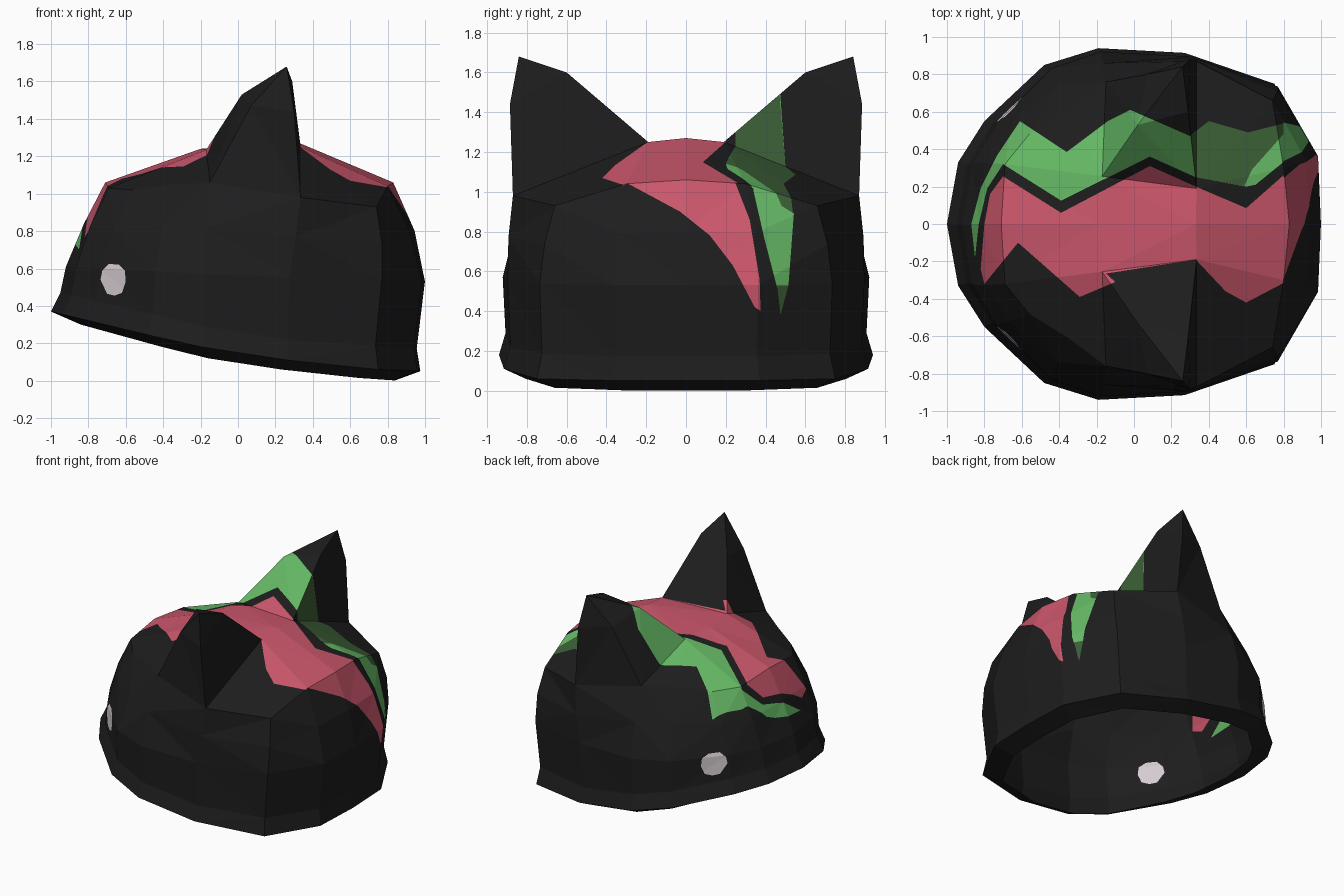
import bpy, bmesh
from mathutils import Vector

if "Cube" in bpy.data.objects:
    bpy.data.objects.remove(bpy.data.objects["Cube"])

# ---- materials
def mat(name, c):
    m = bpy.data.materials.new(name)
    m.diffuse_color = (*c, 1)
    m.use_nodes = True
    m.node_tree.nodes["Principled BSDF"].inputs["Base Color"].default_value = m.diffuse_color
    return m

MATS = [mat("black_knit", (.0125, .0125, .0125)), mat("red_stripe", (.60, .095, .15)),
        mat("green_stripe", (.13, .48, .13)), mat("pale_button", (.66, .60, .63)),
        mat("dark_green_stripe", (.045, .115, .037))]
BLACK, RED, GREEN, PALE, DARK = range(5)

# ---- hat shell, half plan outline from front (-x) to back (+x)
PLAN = [(-1, 0), (-.94, .33), (-.8, .55), (-.48, .85), (-.19, .94), (.27, .915), (.75, .75), (.96, .37), (.975, 0)]

def lerp(pts, x):
    for (a, za), (b, zb) in zip(pts, pts[1:]):
        if x <= b:
            return za + (zb - za) * max(0, x - a) / (b - a)
    return pts[-1][1]

def ring(sx_front, sx_back, sy, zs):
    out = []
    for x, y in PLAN:
        px = x * (sx_front if x < 0 else sx_back)
        out.append(Vector((px, y * sy, lerp(zs, x))))
    return out

inner = ring(.84, .86, .88, [(-1, .30), (-.48, .18), (-.19, .12), (.27, .06), (.75, .015), (1, 0)])
brim = ring(1, 1, 1, [(-1, .37), (-.48, .245), (-.19, .18), (.27, .11), (.75, .06), (1, .05)])
above = ring(.95, .98, .965, [(-1, .47), (-.19, .29), (.27, .22), (1, .17)])
middle = ring(.92, 1.025, .98, [(-1, .61), (-.19, .57), (1, .53)])
crown = [Vector(p) for p in ((-.71, 0, 1.06), (-.69, .32, 1.03), (-.56, .48, 1.02), (-.35, .61, 1.05),
                             (-.15, .76, 1.06), (.335, .87, .98), (.74, .66, .93), (.80, .30, 1.04), (.83, 0, 1.06))]
bulge = [.01, .015, .02, .02, .02, .01, .02, .03, .03]
shoulder = []
for m, c, b in zip(middle, crown, bulge):
    p = (m + c) / 2
    shoulder.append(p + Vector((p.x, p.y, .2)).normalized() * b)
rings = [inner, brim, above, middle, shoulder, crown]

# crown ridge and ear points
RF, RB = Vector((-.2, 0, 1.24)), Vector((.33, 0, 1.27))
F, B = Vector((-.17, .255, 1.235)), Vector((.335, .19, 1.25))
IF, IB = Vector((.02, .53, 1.53)), Vector((.29, .6, 1.6))
OF, OB = Vector((.07, .80, 1.47)), Vector((.30, .885, 1.44))
TIP = Vector((.26, .84, 1.68))
c = crown
faces = [(a[i], a[i + 1], b[i + 1], b[i]) for a, b in zip(rings, rings[1:]) for i in range(8)]
faces += [(c[0], c[1], F, RF), (c[1], c[2], F), (c[2], c[3], F), (c[3], c[4], F),
          (RF, F, B, RB), (c[5], c[6], B), (c[6], c[7], B), (c[7], c[8], RB, B)]
# cat ear: front, inner, back and outer sides
faces += [(F, IF, OF, c[4]), (IF, TIP, OF), (F, B, IB, IF), (IF, IB, TIP),
          (B, c[5], OB, IB), (IB, OB, TIP), (c[4], OF, OB, c[5]), (OF, TIP, OB)]

bm = bmesh.new()
for s in (1, -1):
    for f in faces:
        pts = [Vector((p.x, p.y * s, p.z)) for p in f]
        bm.faces.new([bm.verts.new(p) for p in (pts if s > 0 else pts[::-1])])
bmesh.ops.remove_doubles(bm, verts=bm.verts, dist=1e-4)
bmesh.ops.recalc_face_normals(bm, faces=bm.faces)
bmesh.ops.triangulate(bm, faces=bm.faces)

# ---- painted regions: cut the shell along a projected outline, then colour inside it
def bisect(fs, co, no):
    geom = set(fs)
    for f in fs:
        geom.update(f.edges)
        geom.update(f.verts)
    bmesh.ops.bisect_plane(bm, geom=list(geom), dist=1e-5, plane_co=co, plane_no=no)

def inside(poly, u, v):
    hit = False
    for (a, b), (p, q) in zip(poly, poly[1:] + poly[:1]):
        if (b > v) != (q > v) and u < a + (v - b) * (p - a) / (q - b):
            hit = not hit
    return hit

def paint(poly, i, j, index, zone):
    for (a, b), (p, q) in zip(poly, poly[1:] + poly[:1]):
        fs = []
        for f in bm.faces:
            us, vs = [w.co[i] for w in f.verts], [w.co[j] for w in f.verts]
            if (zone(f.calc_center_median()) and max(us) >= min(a, p) and min(us) <= max(a, p)
                    and max(vs) >= min(b, q) and min(vs) <= max(b, q)):
                fs.append(f)
        co, no = Vector((0, 0, 0)), Vector((0, 0, 0))
        co[i], co[j], no[i], no[j] = a, b, b - q, p - a
        if fs:
            bisect(fs, co, no)
    for f in bm.faces:
        m = f.calc_center_median()
        if zone(m) and inside(poly, m[i], m[j]):
            f.material_index = index

bisect([f for f in bm.faces], Vector((.8, 0, 0)), Vector((1, 0, 0)))
top = lambda m: m.x < .8 and m.z > .5
back = lambda m: m.x > .8 and m.z > .2
front_side = lambda m: m.x < -.4 and .3 < m.z < .9

# red stripe over the top, then down the back
paint([(-.80, -.32), (-.62, -.10), (-.29, -.39), (-.10, -.31), (-.15, -.265), (.33, -.19), (.49, -.36), (.60, -.42),
       (.81, -.31), (.81, .27), (.60, .085), (.33, .20), (.085, .31), (-.39, .06), (-.70, .255), (-.77, .16),
       (-.80, 0), (-.82, -.24)], 0, 1, RED, top)
paint([(-.31, 1.2), (-.29, 1.04), (-.03, .90), (.12, .78), (.235, .63), (.345, .42), (.375, .40), (.37, .56),
       (.32, .86), (.25, 1.04), (.25, 1.2)], 1, 2, RED, back)
# green stripe beside it
paint([(-.85, -.18), (-.87, 0), (-.82, .19), (-.73, .37), (-.61, .55), (-.36, .385), (-.14, .55), (-.02, .61),
       (.30, .47), (.335, .50), (.40, .55), (.61, .49), (.81, .54), (.81, .34), (.65, .21), (.60, .20), (.33, .25),
       (.085, .36), (-.39, .125), (-.70, .32), (-.785, .19), (-.83, 0)], 0, 1, GREEN, top)
paint([(.33, 1.2), (.34, 1.0), (.395, .76), (.46, .51), (.475, .38), (.515, .53), (.545, .93), (.53, 1.2)],
      1, 2, GREEN, back)
# darker green behind the ear and at the stripe's lower tip
paint([(.3285, .25), (.304, .47), (.335, .50), (.40, .55), (.61, .49), (.81, .54), (.81, .49), (.79, .47),
       (.63, .29), (.59, .203)], 0, 1, DARK, top)
paint([(.455, .53), (.46, .51), (.475, .38), (.515, .53)], 1, 2, DARK, back)
# round buttons on both front sides
paint([(-.735, .54), (-.725, .59), (-.69, .625), (-.635, .62), (-.605, .59), (-.60, .53), (-.62, .47),
       (-.66, .455), (-.70, .465)], 0, 2, PALE, front_side)

me = bpy.data.meshes.new("cat_ear_hat")
bm.to_mesh(me)
bm.free()
for m in MATS:
    me.materials.append(m)
hat = bpy.data.objects.new("cat_ear_hat", me)
bpy.context.collection.objects.link(hat)
